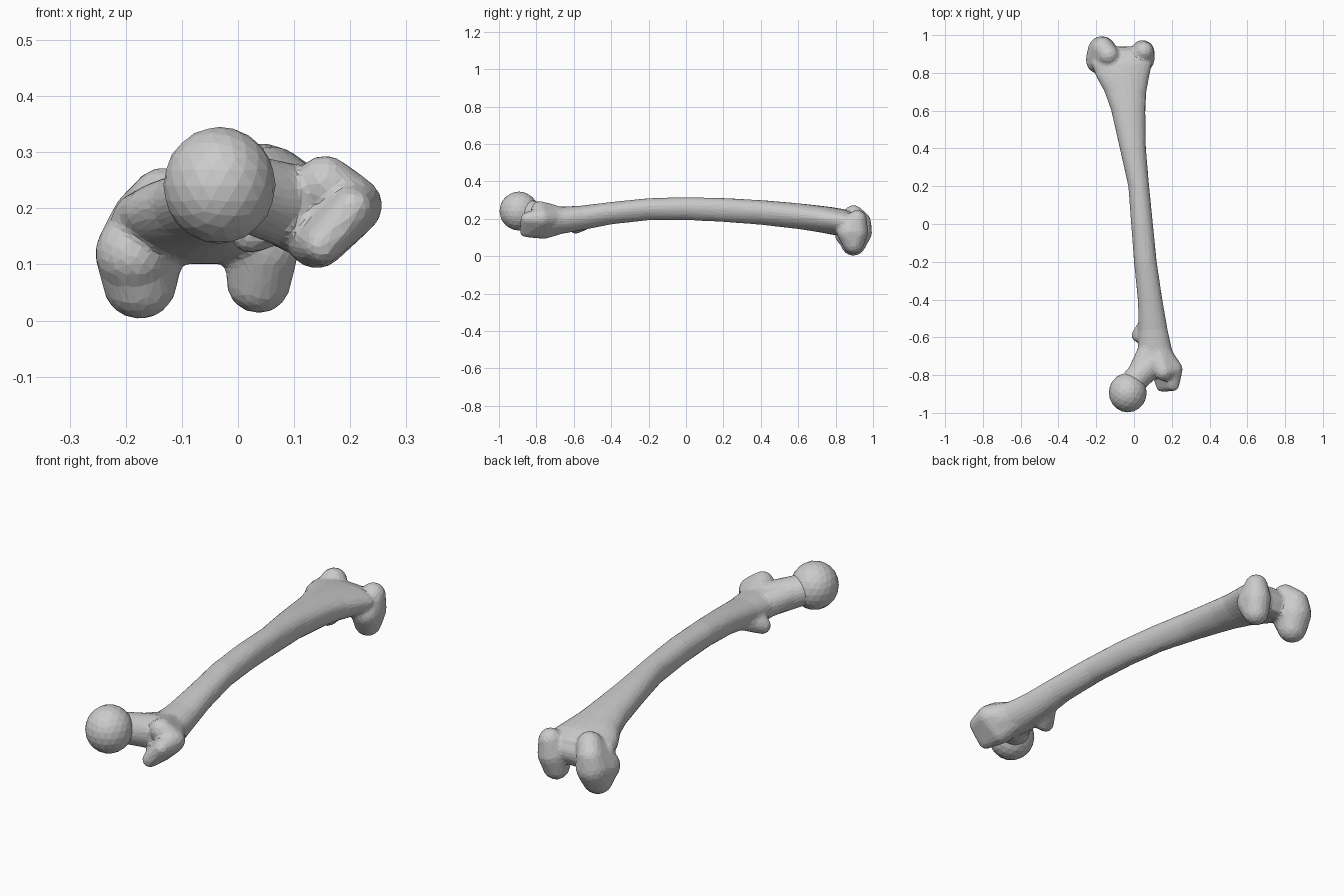
import bpy, bmesh, math
from mathutils import Vector, Matrix

bone = bpy.data.materials.new("bone_grey")
bone.diffuse_color = (0.6, 0.6, 0.6, 1)


def make_object(name, bm):
    bmesh.ops.recalc_face_normals(bm, faces=bm.faces)
    me = bpy.data.meshes.new(name)
    bm.to_mesh(me)
    bm.free()
    ob = bpy.data.objects.new(name, me)
    bpy.context.collection.objects.link(ob)
    me.materials.append(bone)
    return ob


def hull(bm, *balls):
    """Convex skin stretched over balls given as (x, y, z, radius)."""
    part = bmesh.new()
    for x, y, z, r in balls:
        bmesh.ops.create_icosphere(part, subdivisions=3, radius=r,
                                   matrix=Matrix.Translation((x, y, z)))
    res = bmesh.ops.convex_hull(part, input=part.verts)
    junk = {e for e in res["geom_interior"] + res["geom_unused"]
            if isinstance(e, bmesh.types.BMVert)}
    bmesh.ops.delete(part, geom=list(junk), context="VERTS")
    me = bpy.data.meshes.new("tmp")
    part.to_mesh(me)
    part.free()
    bm.from_mesh(me)
    bpy.data.meshes.remove(me)


def loft(bm, sections, n=24):
    """Tube through sections given as (y, x_min, x_max, z_min, z_max)."""
    rings = []
    for y, x0, x1, z0, z1 in sections:
        ring = []
        for i in range(n):
            a = 2 * math.pi * i / n
            c, s = math.cos(a), math.sin(a)
            w = 1 + 0.12 * s          # underside narrows to a ridge
            ring.append(bm.verts.new(((x0 + x1) / 2 + c * w * (x1 - x0) / 2, y,
                                      (z0 + z1) / 2 + s * (z1 - z0) / 2)))
        rings.append(ring)
    for a, b in zip(rings, rings[1:]):
        for i in range(n):
            j = (i + 1) % n
            bm.faces.new((a[i], a[j], b[j], b[i]))
    bm.faces.new(rings[0])
    bm.faces.new(rings[-1])


bm = bmesh.new()

# bowed shaft, flaring at the knee end
loft(bm, [
    (-0.74, 0.04, 0.23, 0.11, 0.27),
    (-0.66, 0.02, 0.20, 0.12, 0.265),
    (-0.56, 0.025, 0.178, 0.138, 0.27),
    (-0.40, 0.02, 0.15, 0.17, 0.29),
    (-0.20, 0.00, 0.12, 0.192, 0.31),
    (0.00, -0.015, 0.10, 0.193, 0.316),
    (0.20, -0.03, 0.08, 0.183, 0.311),
    (0.40, -0.075, 0.063, 0.168, 0.30),
    (0.60, -0.12, 0.06, 0.145, 0.283),
    (0.70, -0.155, 0.065, 0.13, 0.272),
    (0.78, -0.20, 0.08, 0.115, 0.262),
    (0.85, -0.225, 0.095, 0.105, 0.25),
    (0.92, -0.21, 0.09, 0.10, 0.22),
])

# neck
hull(bm, (-0.01, -0.84, 0.235, 0.067), (0.09, -0.74, 0.205, 0.075))
hull(bm, (0.02, -0.80, 0.225, 0.06), (0.085, -0.66, 0.20, 0.06))

# greater trochanter: upper front lobe, outer ridge and hooked back lobe
hull(bm, (0.155, -0.78, 0.245, 0.05), (0.205, -0.77, 0.205, 0.053),
     (0.12, -0.66, 0.20, 0.06))
hull(bm, (0.205, -0.77, 0.205, 0.053), (0.205, -0.85, 0.20, 0.035),
     (0.15, -0.855, 0.135, 0.034), (0.14, -0.76, 0.145, 0.053))
hull(bm, (0.14, -0.76, 0.145, 0.053), (0.11, -0.60, 0.19, 0.05))

# lesser trochanter
hull(bm, (0.022, -0.59, 0.155, 0.036), (0.08, -0.60, 0.19, 0.05),
     (0.07, -0.52, 0.19, 0.04))

# outer condyle
hull(bm, (-0.175, 0.895, 0.069, 0.067), (-0.185, 0.875, 0.12, 0.070),
     (-0.17, 0.92, 0.13, 0.075))
hull(bm, (-0.17, 0.92, 0.13, 0.075), (-0.185, 0.865, 0.12, 0.070),
     (-0.135, 0.895, 0.218, 0.055), (-0.165, 0.93, 0.18, 0.06))

# inner condyle
hull(bm, (0.037, 0.895, 0.07, 0.058), (0.045, 0.87, 0.13, 0.064),
     (0.045, 0.91, 0.13, 0.064))
hull(bm, (0.045, 0.87, 0.13, 0.064), (0.045, 0.91, 0.13, 0.064),
     (0.052, 0.915, 0.195, 0.052))

# kneecap groove between the condyles
hull(bm, (-0.13, 0.88, 0.16, 0.06), (0.04, 0.88, 0.16, 0.06))

body = make_object("thigh_bone", bm)
m = body.modifiers.new("blend", "REMESH")
m.mode = "VOXEL"
m.voxel_size = 0.009
m = body.modifiers.new("soften", "SMOOTH")
m.factor = 0.5
m.iterations = 6
m = body.modifiers.new("facets", "DECIMATE")
m.ratio = 0.10

# ball joint head
bm = bmesh.new()
bmesh.ops.create_icosphere(bm, subdivisions=3, radius=1.0,
                           matrix=Matrix.Translation((-0.033, -0.893, 0.241))
                           @ Matrix.Diagonal((0.1, 0.104, 0.104, 1)))
make_object("ball_head", bm)
